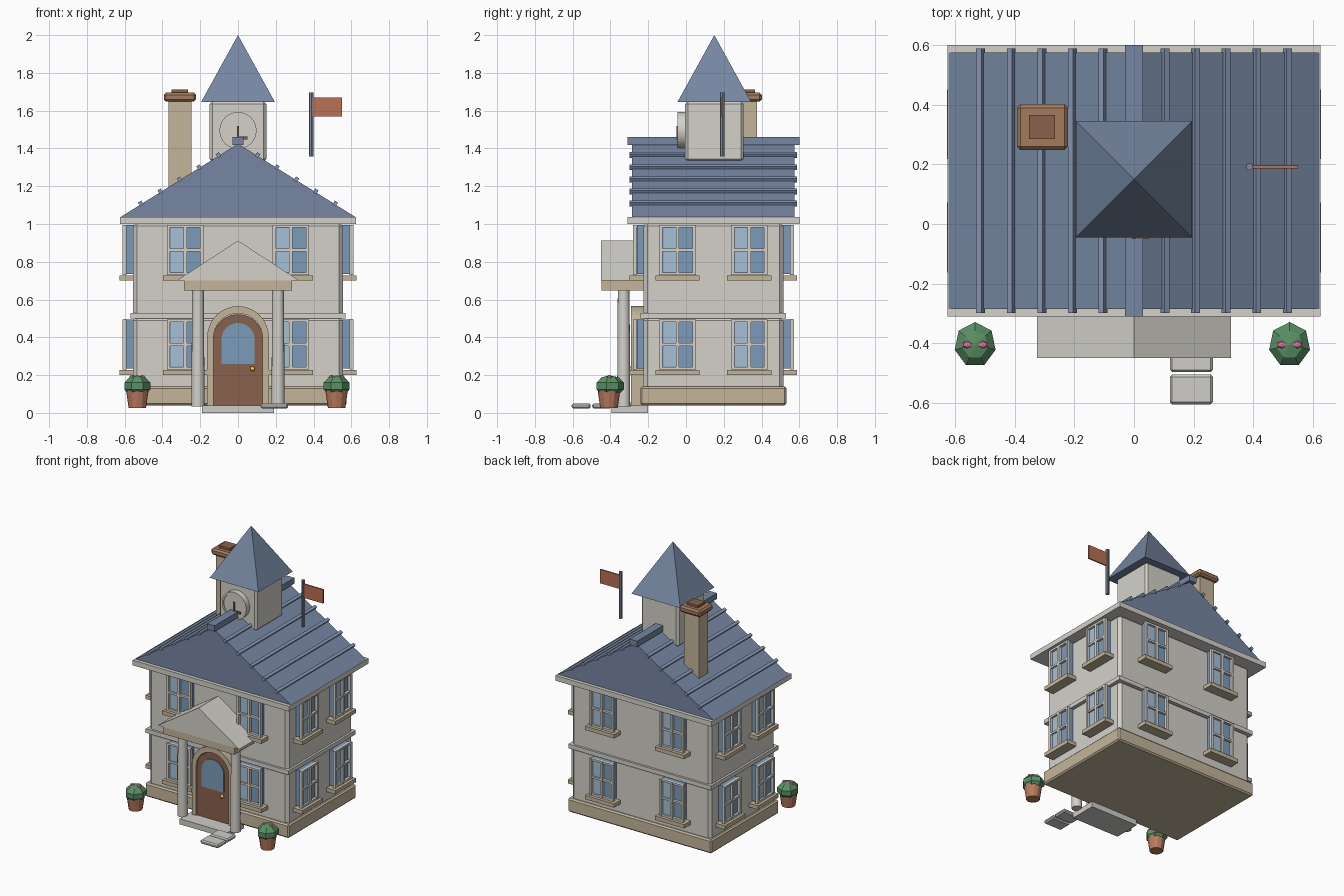
import bpy, bmesh, math
from mathutils import Matrix, Vector

if "Cube" in bpy.data.objects:
    bpy.data.objects.remove(bpy.data.objects["Cube"])

MATS = {}
COLORS = dict(wall=(.66, .64, .59), tan=(.55, .46, .33), slate=(.18, .24, .36), rib=(.24, .31, .45),
              glass=(.20, .33, .50), pane=(.38, .53, .68), brown=(.25, .12, .07), brick=(.36, .20, .11),
              red=(.50, .16, .09), metal=(.22, .26, .32), leaf=(.10, .28, .13), pink=(.75, .18, .35),
              gold=(.80, .60, .10), stone=(.62, .61, .58), clay=(.50, .20, .11))
CY = 0.145  # house centre in y


def paint(o, c):
    if c not in MATS:
        MATS[c] = bpy.data.materials.new(c)
        MATS[c].diffuse_color = (*COLORS[c], 1)
    o.data.materials.append(MATS[c])


def finish(name, bm, c, mat=None, bevel=0):
    bmesh.ops.recalc_face_normals(bm, faces=bm.faces)
    me = bpy.data.meshes.new(name)
    bm.to_mesh(me)
    bm.free()
    o = bpy.data.objects.new(name, me)
    bpy.context.collection.objects.link(o)
    if mat:
        o.matrix_world = mat
    if bevel:
        m = o.modifiers.new("bevel", "BEVEL")
        m.width, m.segments = bevel, 1
    paint(o, c)
    return o


def box(name, x, y, z, c, bevel=0, mat=None):
    """Box from (min, max) ranges."""
    bm = bmesh.new()
    bmesh.ops.create_cube(bm, size=1)
    for v in bm.verts:
        for i, r in enumerate((x, y, z)):
            v.co[i] = r[0] if v.co[i] < 0 else r[1]
    return finish(name, bm, c, mat, bevel)


def prism(name, pts, y, c):
    """Extrude an x-z profile along y."""
    bm = bmesh.new()
    f = bm.faces.new([bm.verts.new((px, y[0], pz)) for px, pz in pts])
    r = bmesh.ops.extrude_face_region(bm, geom=[f])
    bmesh.ops.translate(bm, vec=(0, y[1] - y[0], 0), verts=[g for g in r["geom"] if isinstance(g, bmesh.types.BMVert)])
    return finish(name, bm, c)


def cone(name, loc, r1, r2, h, n, c, rot=None, smooth=False):
    bm = bmesh.new()
    bmesh.ops.create_cone(bm, cap_ends=True, segments=n, radius1=r1, radius2=r2, depth=h)
    o = finish(name, bm, c, Matrix.Translation(loc) @ (rot or Matrix()))
    if smooth:
        bpy.context.view_layer.objects.active = o
        o.select_set(True)
        bpy.ops.object.shade_smooth_by_angle()
        o.select_set(False)
    return o


def ball(name, loc, scale, u, v, c):
    bm = bmesh.new()
    bmesh.ops.create_uvsphere(bm, u_segments=u, v_segments=v, radius=1)
    bmesh.ops.scale(bm, vec=scale, verts=bm.verts)
    return finish(name, bm, c, Matrix.Translation(loc))


def arch(r, zc, z0, n=16):
    return [(r, z0)] + [(r * math.cos(math.pi * i / n), zc + r * math.sin(math.pi * i / n)) for i in range(n + 1)] + [(-r, z0)]


def around(hx, hy):
    return (-hx, hx), (CY - hy, CY + hy)


# House body
box("plinth", *around(.575, .387), (.04, .14), "tan", .01)
box("lower_storey", *around(.555, .37), (.10, .51), "wall", .02)
box("upper_storey", *around(.555, .37), (.51, 1.01), "wall", .02)
box("string_course", *around(.57, .385), (.5, .53), "wall")
box("eaves", *around(.625, .455), (1.0, 1.037), "wall")

# Gable roof with ribs and ridge cap
prism("roof", [(-.625, 1.035), (.625, 1.035), (0, 1.425)], (CY - .43, CY + .43), "slate")
box("ridge_cap", *around(.03, .455), (1.418, 1.46), "slate")
slope = math.atan2(.39, .625)
for s in (-1, 1):
    for i in range(1, 6):
        x = .1027 * i
        m = Matrix.Translation((s * x, CY, 1.427 - .624 * x)) @ Matrix.Rotation(s * slope, 4, "Y")
        box("roof_rib", (-.01, .01), (-.443, .443), (-.01, .014), "rib", mat=m)

# Windows, two by two on each side
def window(m):
    box("window_glass", (-.085, .085), (-.035, .01), (.01, .27), "glass", mat=m)
    box("window_pane", (-.075, -.004), (-.042, -.03), (.02, .255), "pane", mat=m)
    for x in (-.088, 0, .088):
        box("window_upright", (x - .009, x + .009), (-.056, -.036), (.005, .27), "wall", mat=m)
    for z in (.012, .137, .264):
        box("window_crossbar", (-.09, .09), (-.054, -.036), (z - .007, z + .007), "wall", mat=m)
    box("window_sill", (-.117, .117), (-.073, .01), (-.025, .003), "tan", mat=m)


for k in range(4):
    half, off = ((.37, .28), (.555, .19))[k % 2]
    for s in (-1, 1):
        for z in (.225, .725):
            window(Matrix.Translation((0, CY, 0)) @ Matrix.Rotation(k * math.pi / 2, 4, "Z")
                   @ Matrix.Translation((s * off, -half, z)))

# Clock tower
box("tower", (-.15, .15), (-.005, .305), (1.33, 1.65), "wall", .015)
cone("tower_roof", (0, .15, 1.823), .195 * math.sqrt(2), 0, .354, 4, "slate", Matrix.Rotation(math.pi / 4, 4, "Z"))
flat = Matrix.Rotation(math.pi / 2, 4, "X")
cone("clock_face", (0, -.022, 1.495), .098, .098, .036, 32, "wall", flat, True)
bm = bmesh.new()
ring = [(0.098, -.045), (.085, -.045), (.085, -.038), (.098, -.038)]
vs = [bm.verts.new((r, y, 0)) for r, y in ring]
es = [bm.edges.new((vs[i], vs[(i + 1) % 4])) for i in range(4)]
bmesh.ops.spin(bm, geom=vs + es, cent=(0, 0, 0), axis=(0, 1, 0), angle=2 * math.pi, steps=32, use_merge=True)
finish("clock_rim", bm, "wall", Matrix.Translation((0, 0, 1.495)))
box("minute_hand", (-.006, .006), (-.05, -.038), (1.45, 1.52), "brown")
box("hour_hand", (-.006, .05), (-.05, -.038), (1.448, 1.462), "brown")

# Chimney
box("chimney", (-.368, -.246), (.273, .377), (1.15, 1.66), "tan")
box("chimney_cap", (-.393, -.222), (.248, .402), (1.648, 1.695), "brick", .012)
box("chimney_pot", (-.352, -.265), (.285, .365), (1.69, 1.712), "brown")

# Flag
cone("flag_pole", (.388, .192, 1.527), .012, .012, .337, 8, "metal")
box("flag", (.397, .55), (.187, .197), (1.57, 1.67), "red")

# Porch
box("porch_slab", (-.19, .19), (-.395, -.2), (0, .04), "stone")
for s in (-1, 1):
    cone("porch_column", (s * .212, -.33, .345), .035, .031, .62, 16, "wall", smooth=True)
box("porch_beam", (-.285, .285), (-.447, -.22), (.648, .705), "tan")
prism("porch_pediment", [(-.325, .7), (.325, .7), (0, .912)], (-.45, -.22), "wall")
for y in (-.605, -.497):
    box("path_stone", (.12, .265), (y, y + .1), (.023, .05), "stone", .008)

# Arched door
prism("door_surround", arch(.163, .402, .02) + arch(.13, .397, .02)[::-1], (-.292, -.21), "tan")
prism("door", arch(.132, .39, .03), (-.282, -.21), "brown")
prism("door_glass", arch(.088, .388, .26), (-.289, -.27), "glass")
ball("door_knob", (.077, -.292, .233), (.013,) * 3, 10, 6, "gold")

# Potted shrubs
for x in (-.533, .522):
    cone("pot", (x, -.408, .08), .046, .062, .11, 12, "clay")
    ball("shrub", (x, -.405, .142), (.074, .08, .057), 7, 5, "leaf")
    for s in (-1, 1):
        ball("flower", (x + s * .026, -.405, .187), (.02, .014, .014), 6, 4, "pink")

for m in bpy.data.materials:
    if m.users and not m.is_grease_pencil:
        m.use_nodes = True
        m.node_tree.nodes["Principled BSDF"].inputs["Base Color"].default_value = m.diffuse_color
